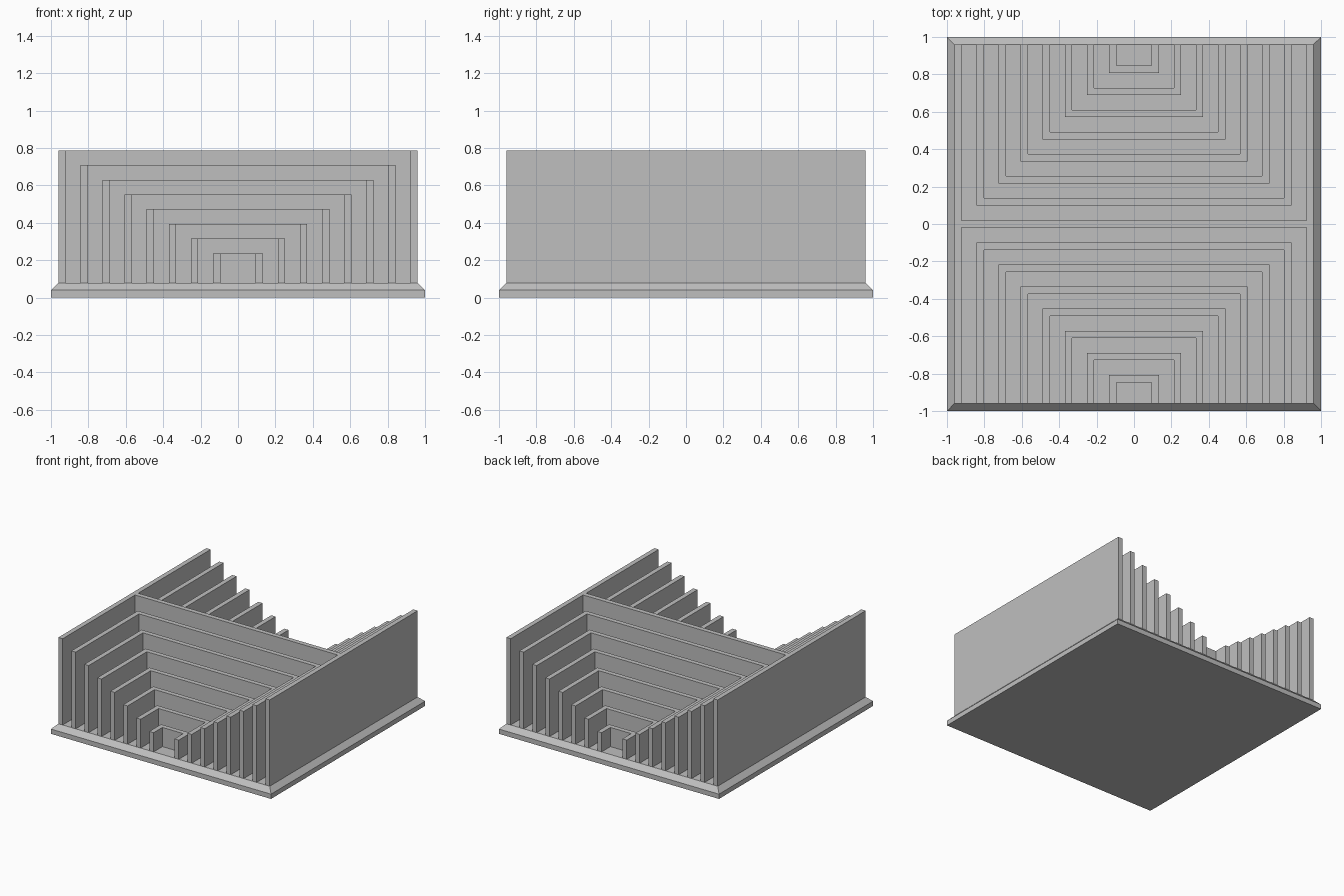
import bpy
import bmesh

cube = bpy.data.objects.get("Cube")
if cube:
    bpy.data.objects.remove(cube, do_unlink=True)

UNIT = 2 / 50.8          # wall thickness; every size is a multiple of it
HALF = 25.4              # half width of the base
EDGE = HALF - 1          # half width of the base's upper face

grey = bpy.data.materials.new("plain grey")
grey.use_nodes = True
colour = (0.52, 0.52, 0.52, 1)
grey.diffuse_color = colour
grey.node_tree.nodes["Principled BSDF"].inputs["Base Color"].default_value = colour


def prism(name, outline, bottom, top, top_outline=None):
    """Extrude a plan outline between two heights, with an optional different top."""
    bm = bmesh.new()
    low = [bm.verts.new((x * UNIT, y * UNIT, bottom * UNIT)) for x, y in outline]
    high = [bm.verts.new((x * UNIT, y * UNIT, top * UNIT)) for x, y in top_outline or outline]
    bm.faces.new(low[::-1])
    bm.faces.new(high)
    for i in range(len(low)):
        j = (i + 1) % len(low)
        bm.faces.new((low[i], low[j], high[j], high[i]))
    bmesh.ops.recalc_face_normals(bm, faces=bm.faces)
    mesh = bpy.data.meshes.new(name)
    bm.to_mesh(mesh)
    bm.free()
    mesh.materials.append(grey)
    obj = bpy.data.objects.new(name, mesh)
    bpy.context.collection.objects.link(obj)


def square(h):
    return [(-h, -h), (h, -h), (h, h), (-h, h)]


# Base plate: one outline swept up, with its upper rim chamfered
prism("base_plate", square(HALF), 0, 1)
prism("base_chamfer", square(HALF), 1, 2, square(EDGE))

# Nested U-shaped walls, open at the front and mirrored to the back
for i in range(7):
    w = EDGE - 21 + 3 * i
    y = -20.5 + 3 * i
    u_shape = [(-w, -EDGE), (1 - w, -EDGE), (1 - w, y - 1), (w - 1, y - 1),
               (w - 1, -EDGE), (w, -EDGE), (w, y), (-w, y)]
    for side, sign in (("front", 1), ("back", -1)):
        prism(f"{side}_wall_{i + 1}", [(sign * a, sign * b) for a, b in u_shape],
              2, 6 + 2 * i)

# Tallest wall: an H shape shared by both halves
h_quarter = [(EDGE, EDGE), (EDGE - 1, EDGE), (EDGE - 1, 0.5)]
h_right = h_quarter[::-1] + []
h_shape = ([(-x, y) for x, y in h_quarter] + h_quarter[::-1]
           + [(x, -y) for x, y in h_quarter] + [(-x, -y) for x, y in h_quarter[::-1]])
prism("outer_wall", h_shape, 2, 20)
